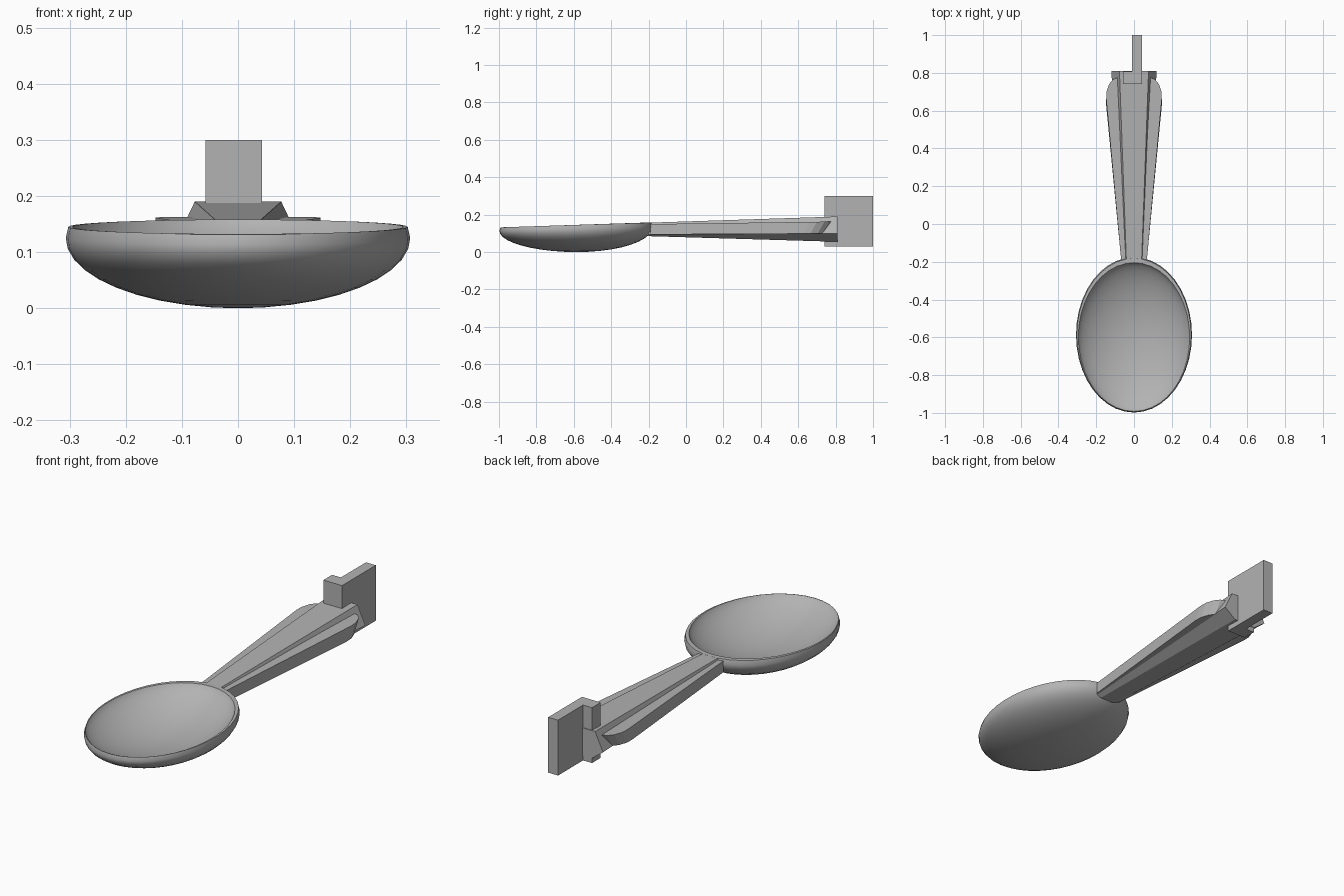
import bpy, bmesh
from math import sin, cos, pi, sqrt

cube = bpy.data.objects.get("Cube")
if cube:
    bpy.data.objects.remove(cube, do_unlink=True)

grey = bpy.data.materials.new("plain grey")
grey.use_nodes = True
grey.diffuse_color = (0.45, 0.45, 0.45, 1)
grey.node_tree.nodes["Principled BSDF"].inputs["Base Color"].default_value = grey.diffuse_color


def finish(name, bm, smooth=False):
    bmesh.ops.recalc_face_normals(bm, faces=bm.faces)
    mesh = bpy.data.meshes.new(name)
    bm.to_mesh(mesh)
    bm.free()
    mesh.materials.append(grey)
    ob = bpy.data.objects.new(name, mesh)
    bpy.context.collection.objects.link(ob)
    if smooth:
        bpy.ops.object.select_all(action='DESELECT')
        ob.select_set(True)
        bpy.context.view_layer.objects.active = ob
        bpy.ops.object.shade_smooth_by_angle(angle=0.6)
    return ob


def loft(name, loops, smooth=False, mirror=False):
    """Skin a series of closed loops with equal counts and cap both ends."""
    bm = bmesh.new()
    rings = [[bm.verts.new(p) for p in loop] for loop in loops]
    n = len(rings[0])
    for a, b in zip(rings, rings[1:]):
        for i in range(n):
            j = (i + 1) % n
            bm.faces.new((a[i], a[j], b[j], b[i]))
    bm.faces.new(rings[0][::-1])
    bm.faces.new(rings[-1])
    ob = finish(name, bm, smooth)
    if mirror:
        ob.modifiers.new("Mirror", 'MIRROR')
    return ob


def box(name, low, high):
    corners = [(low[0], low[1]), (high[0], low[1]), (high[0], high[1]), (low[0], high[1])]
    loft(name, [[(x, y, z) for x, y in corners] for z in (low[2], high[2])])


# Hollow bowl: outer shell, tilted rim, then the concave inside
def bowl_ring(r, z, rx, ry, cy, sides=40):
    ring = []
    for i in range(sides):
        a = 2 * pi * i / sides
        s = r * sin(a)
        ring.append((rx * r * cos(a), cy + ry * s, z * (1 + 0.09 * s)))
    return ring


steps = [sin(k * pi / 20) for k in range(1, 11)]
loops = [bowl_ring(r, 0.125 * (1 - sqrt(max(0, 1 - r * r))), 0.307, 0.411, -0.587) for r in [0.03] + steps]
loops.append(bowl_ring(0.985, 0.145, 0.307, 0.411, -0.587))
for r in reversed([0.03] + steps):
    loops.append(bowl_ring(r, 0.145 - 0.115 * (1 - r * r) ** 0.75 if r < 1 else 0.145, 0.295, 0.394, -0.599))
loft("bowl", loops, smooth=True)


# Tapered handle core with a raised, flared ridge
def core_section(y, half):
    right = [(x, y, z) for x, z in half]
    return right + [(-x, y, z) for x, y, z in reversed(right)]


loft("handle_core", [
    core_section(-0.20, [(0.035, 0.085), (0.06, 0.095), (0.04, 0.157)]),
    core_section(0.81, [(0.06, 0.055), (0.12, 0.10), (0.077, 0.19)])])

# Side wings with rounded back tips
outline = [(0, -0.19), (0.068, -0.19), (0.147, 0.66), (0.146, 0.70),
           (0.132, 0.74), (0.112, 0.765), (0.088, 0.775), (0, 0.775)]
bottom = [(x, y - 0.035 * (y > 0.65), 0.095 + 0.005 * y) for x, y in outline]
top = [(x, y, 0.152 + 0.014 * y) for x, y in outline]
loft("handle_wings", [bottom, top], mirror=True)

# Upright end fitting: cross block and long plate
box("end_block", (-0.058, 0.74, 0.03), (0.043, 0.807, 0.30))
box("end_plate", (-0.01, 0.80, 0.03), (0.043, 1.0, 0.30))
